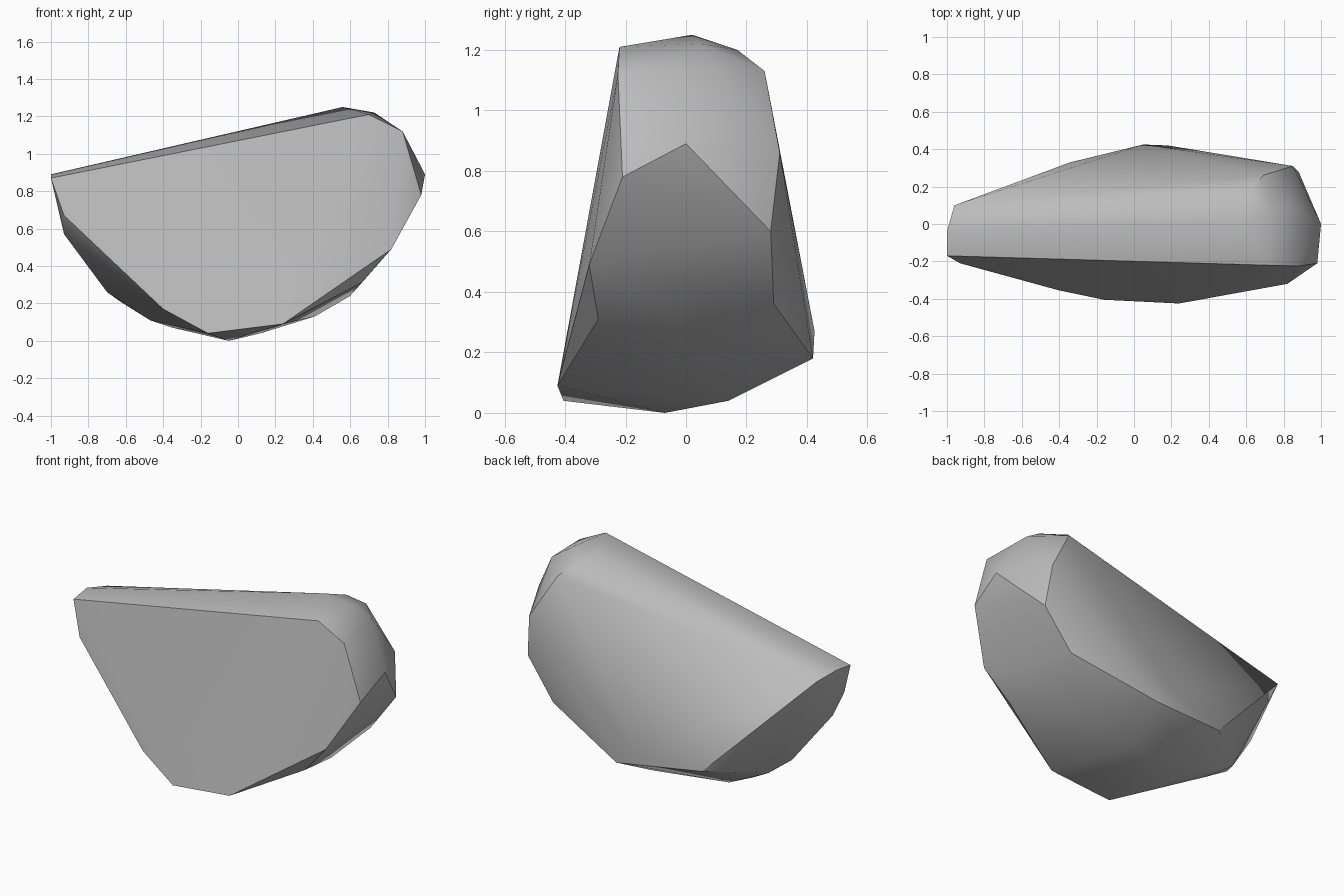
import bpy
import bmesh
import math

default_cube = bpy.data.objects.get("Cube")
if default_cube:
    bpy.data.objects.remove(default_cube, do_unlink=True)


def make_material(name, colour):
    material = bpy.data.materials.new(name)
    material.use_nodes = True
    material.diffuse_color = colour
    shader = next(node for node in material.node_tree.nodes if node.type == "BSDF_PRINCIPLED")
    shader.inputs["Base Color"].default_value = colour
    return material


def convex_stone(name, outlines, material, sharp_angle):
    """Wrap a tight convex skin around the corner outlines."""
    mesh = bpy.data.meshes.new(name)
    bm = bmesh.new()
    for outline in outlines:
        for corner in outline:
            bm.verts.new(corner)
    hull = bmesh.ops.convex_hull(bm, input=bm.verts[:], use_existing_faces=False)
    loose = [vert for vert in bm.verts if not vert.link_faces]
    bmesh.ops.delete(bm, geom=loose, context="VERTS")
    bmesh.ops.recalc_face_normals(bm, faces=bm.faces[:])
    bm.to_mesh(mesh)
    bm.free()
    mesh.materials.append(material)

    stone = bpy.data.objects.new(name, mesh)
    bpy.context.collection.objects.link(stone)
    bpy.ops.object.select_all(action="DESELECT")
    stone.select_set(True)
    bpy.context.view_layer.objects.active = stone
    bpy.ops.object.shade_smooth_by_angle(angle=sharp_angle)
    return stone


# Broad front face, running around its rim
front_rim = [
    (-1, -.17, .87), (.70, -.22, 1.21), (.88, -.225, 1.12),
    (.98, -.21, .78), (.82, -.32, .49), (.24, -.425, .09),
    (-.16, -.405, .04), (-.40, -.355, .17), (-.93, -.21, .67),
]

# Long crest and the rounded shoulder at its high end
crest = [
    (-1, -.04, .89), (.56, .02, 1.25), (.73, .05, 1.22),
    (.62, .17, 1.20), (.69, .26, 1.13), (.85, .09, 1.14), (1, 0, .89),
]

# Rounded keel along the underside
keel = [
    (-.93, -.10, .57), (-.70, -.03, .26), (-.63, .10, .21),
    (-.47, .02, .11), (-.35, .08, .07), (-.05, -.07, 0),
    (.12, .14, .04), (.41, .05, .13), (.60, .05, .24), (.66, -.29, .31),
]

# Broad back face, running around its rim
back_rim = [
    (-.96, .10, .86), (.85, .31, .86), (.88, .28, .60),
    (.70, .29, .36), (.18, .42, .18), (.05, .425, .27), (-.34, .33, .23),
]

stone_grey = make_material("stone grey", (.5, .5, .5, 1))
convex_stone("boulder", [front_rim, crest, keel, back_rim], stone_grey, math.radians(30))
